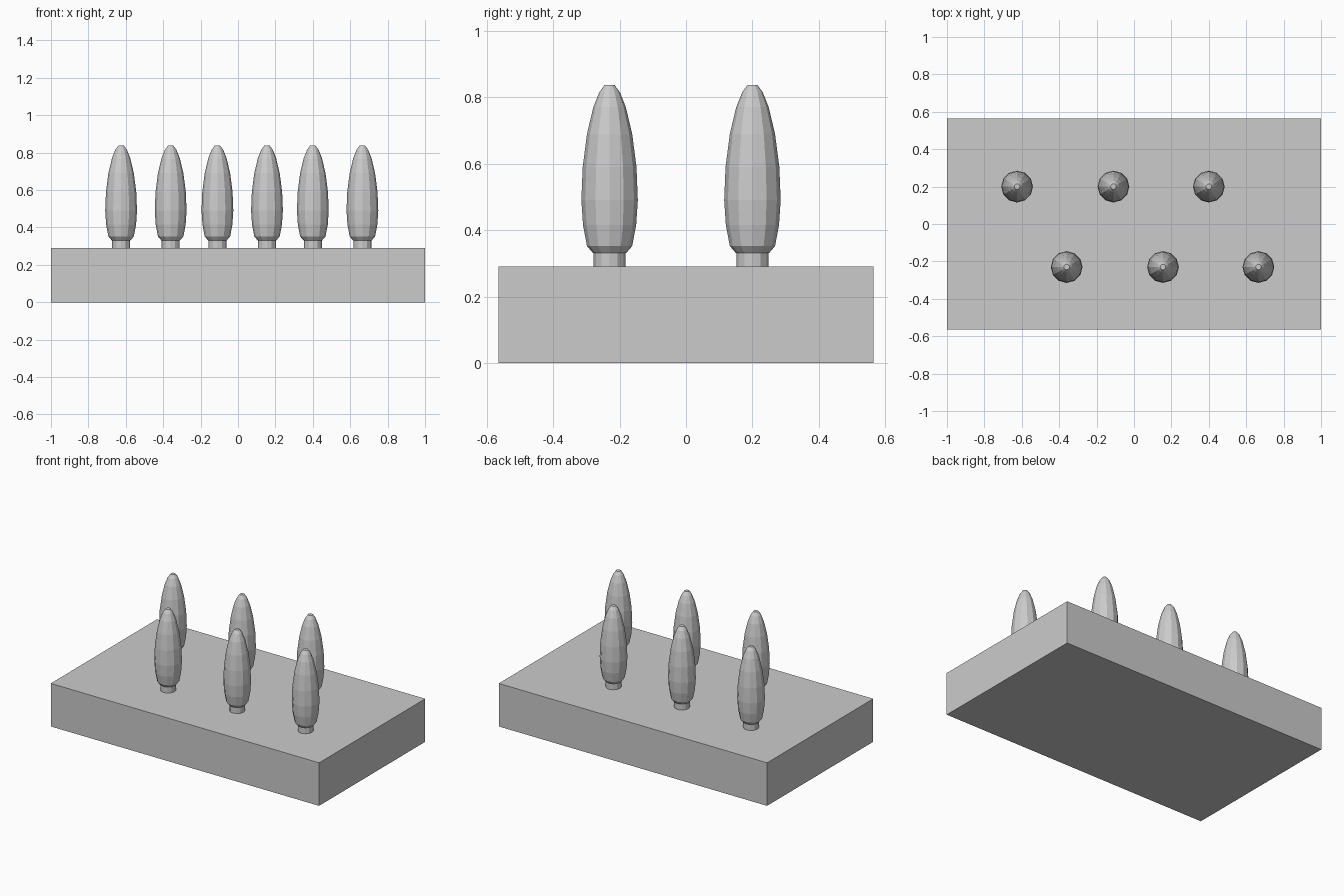
import bpy, bmesh
from math import cos, sin, tau

if "Cube" in bpy.data.objects:
    bpy.data.objects.remove(bpy.data.objects["Cube"])

SIDES = 12


def lathe(name, profile, location):
    """Closed solid of revolution from (radius, z) points, flat faces."""
    bm = bmesh.new()
    rings = [[bm.verts.new((r * cos(tau * i / SIDES), r * sin(tau * i / SIDES), z))
              for i in range(SIDES)] for r, z in profile]
    for low, high in zip(rings, rings[1:]):
        for i in range(SIDES):
            j = (i + 1) % SIDES
            bm.faces.new((low[i], low[j], high[j], high[i]))
    bm.faces.new(rings[0][::-1])
    bm.faces.new(rings[-1])
    mesh = bpy.data.meshes.new(name)
    bm.to_mesh(mesh)
    bm.free()
    obj = bpy.data.objects.new(name, mesh)
    obj.location = location
    bpy.context.collection.objects.link(obj)
    return obj


# Rectangular ground slab
bpy.ops.mesh.primitive_cube_add(size=1, location=(0, 0, 0.145))
slab = bpy.context.object
slab.name = "ground_slab"
slab.scale = (2, 1.13, 0.29)

# Tree profiles, measured up from the slab top
TRUNK = [(0.048, -0.01), (0.048, 0.05)]
FOLIAGE = [(0.05, 0.041), (0.068, 0.062), (0.080, 0.125), (0.085, 0.20),
           (0.081, 0.30), (0.068, 0.40), (0.049, 0.48), (0.031, 0.525),
           (0.015, 0.547)]

# Two staggered rows of three trees
rows = {"back": (0.20, (-0.625, -0.11, 0.40)),
        "front": (-0.23, (-0.36, 0.155, 0.665))}
for row, (y, xs) in rows.items():
    for n, x in enumerate(xs, 1):
        lathe(f"{row}_trunk_{n}", TRUNK, (x, y, 0.29))
        lathe(f"{row}_foliage_{n}", FOLIAGE, (x, y, 0.29))
